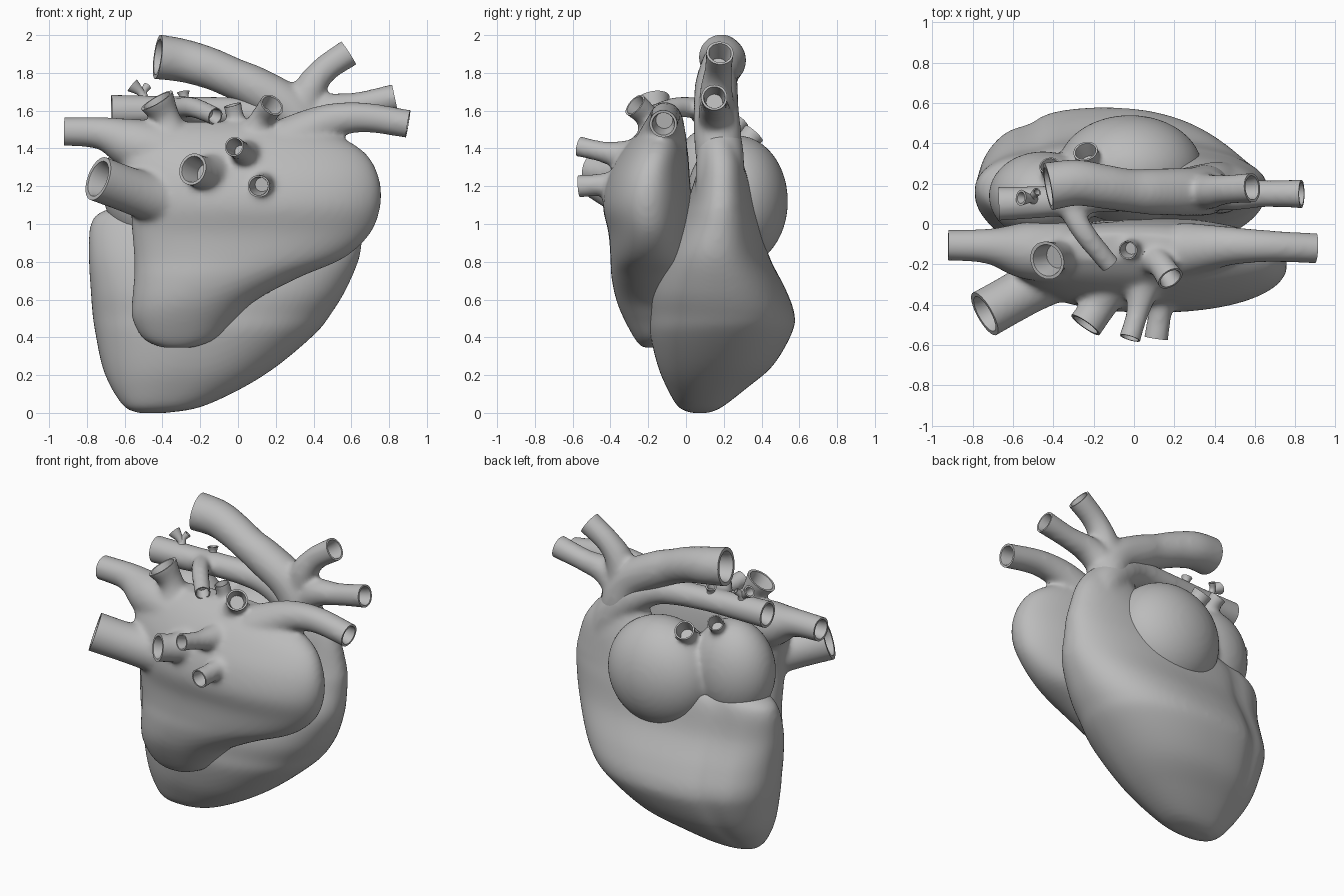
import bpy, bmesh, math
from mathutils import Vector

cube = bpy.data.objects.get("Cube")
if cube:
    bpy.data.objects.remove(cube)

grey = bpy.data.materials.new("soft_grey")
grey.use_nodes = True
grey.diffuse_color = (0.5, 0.5, 0.5, 1)
grey.node_tree.nodes["Principled BSDF"].inputs["Base Color"].default_value = (0.5, 0.5, 0.5, 1)


def spline(rows, n=5):
    """Smooth curve through rows of numbers."""
    out = []
    for i in range(len(rows) - 1):
        a, b, c, d = (rows[max(0, min(len(rows) - 1, i + k))] for k in (-1, 0, 1, 2))
        for s in range(n):
            t = s / n
            out.append([q + t / 2 * (r - p + t * (2*p - 5*q + 4*r - w + t * (3*(q - r) + w - p)))
                        for p, q, r, w in zip(a, b, c, d)])
    return out + [list(rows[-1])]


def skin(bm, rings):
    """Join rings of points into a closed solid."""
    loops = [[bm.verts.new(p) for p in ring] for ring in rings]
    n = len(loops[0])
    for a, b in zip(loops, loops[1:]):
        for i in range(n):
            j = (i + 1) % n
            bm.faces.new((a[i], a[j], b[j], b[i]))
    bm.faces.new(loops[0][::-1])
    bm.faces.new(loops[-1])


def loft(bm, rows, power, dent=0):
    """Stack rounded sections given as z, x range, y range; dent is a groove at the back."""
    rings = []
    e = 2 / power
    for z, x0, x1, y0, y1 in spline(rows):
        ring = []
        for i in range(64):
            t = math.tau * i / 64
            c, s = math.cos(t), math.sin(t)
            f = 0.5 - dent * math.exp(-((t - 2.2) / 0.13) ** 2)
            ring.append(((x0 + x1) / 2 + (x1 - x0) * f * math.copysign(abs(c) ** e, c),
                         (y0 + y1) / 2 + (y1 - y0) * f * math.copysign(abs(s) ** e, s), z))
        rings.append(ring)
    skin(bm, rings)


def sweep(bm, path, sides=24):
    """Round tube through rows of x, y, z, radius."""
    pts = [Vector(p[:3]) for p in path]
    side, last, rings = None, None, []
    for i, p in enumerate(pts):
        d = (pts[min(i + 1, len(pts) - 1)] - pts[max(i - 1, 0)]).normalized()
        side = d.orthogonal().normalized() if side is None else last.rotation_difference(d) @ side
        last = d
        up = d.cross(side)
        rings.append([p + path[i][3] * (side * math.cos(math.tau * k / sides)
                                        + up * math.sin(math.tau * k / sides)) for k in range(sides)])
    skin(bm, rings)


def vessel(bm, cut, path, depth=0.12):
    """Tube whose far end is trimmed flat and bored hollow."""
    pts = spline(path)
    end, r = Vector(pts[-1][:3]), pts[-1][3]
    d = (end - Vector(pts[-2][:3])).normalized()
    sweep(bm, pts + [[*(end + d * 0.05), r]])
    steps = [(-depth, 0.6), (-0.02, 0.74), (0, 0.8), (0.0005, 1.4), (0.12, 1.4)]
    sweep(cut, [[*(end + d * t), r * k] for t, k in steps])


def ball(bm, centre, radii):
    made = bmesh.ops.create_icosphere(bm, subdivisions=4, radius=1)["verts"]
    bmesh.ops.scale(bm, vec=radii, verts=made)
    bmesh.ops.translate(bm, vec=centre, verts=made)


def to_object(name, bm):
    bmesh.ops.recalc_face_normals(bm, faces=bm.faces)
    mesh = bpy.data.meshes.new(name)
    bm.to_mesh(mesh)
    bm.free()
    obj = bpy.data.objects.new(name, mesh)
    bpy.context.scene.collection.objects.link(obj)
    return obj


def finish(name, bm, cut, melt=True):
    """Melt the solids together, hollow the vessels and shade smooth."""
    obj = to_object(name, bm)
    cutter = to_object(name + "_cutter", cut)
    cutter.hide_render = True
    if melt:
        m = obj.modifiers.new("melt", "REMESH")
        m.mode, m.voxel_size = "VOXEL", 0.016
        m = obj.modifiers.new("soften", "SMOOTH")
        m.factor, m.iterations = 0.5, 10
    m = obj.modifiers.new("bore", "BOOLEAN")
    m.operation, m.solver, m.object = "DIFFERENCE", "EXACT", cutter
    graph = bpy.context.evaluated_depsgraph_get()
    mesh = bpy.data.meshes.new_from_object(obj.evaluated_get(graph))
    obj.modifiers.clear()
    obj.data = mesh
    bpy.data.objects.remove(cutter)
    mesh.materials.clear()
    mesh.materials.append(grey)
    bpy.ops.object.select_all(action="DESELECT")
    obj.select_set(True)
    bpy.context.view_layer.objects.active = obj
    bpy.ops.object.shade_smooth_by_angle(angle=math.radians(40))


# Main ventricle, sweeping up into the tube that crosses the top
bm, cut = bmesh.new(), bmesh.new()
loft(bm, [(0, -.53, -.38, .03, .12), (.03, -.6, -.2, -.04, .19), (.13, -.67, .02, -.1, .32),
          (.25, -.72, .21, -.15, .46), (.42, -.755, .41, -.19, .56), (.52, -.77, .49, -.19, .575),
          (.65, -.78, .57, -.185, .53), (.83, -.79, .645, -.13, .44), (1, -.78, .66, -.05, .4),
          (1.07, -.71, .66, -.02, .38), (1.13, -.5, .65, .01, .36), (1.3, .02, .6, .065, .31),
          (1.42, .16, .52, .08, .27), (1.48, .22, .45, .1, .24)], 2.25, 0.025)
vessel(bm, cut, [(.4, .19, .9, .12), (.43, .18, 1.2, .13), (.38, .18, 1.38, .125), (.26, .17, 1.5, .11),
                 (.08, .15, 1.58, .085), (-.2, .13, 1.6, .075), (-.45, .11, 1.6, .08), (-.67, .1, 1.6, .085)])
vessel(bm, cut, [(-.34, .12, 1.6, .06), (-.25, -.04, 1.62, .055), (-.12, -.2, 1.57, .05)], .06)
finish("main_ventricle", bm, cut)

# Arching artery with two side branches
bm, cut = bmesh.new(), bmesh.new()
vessel(bm, cut, [(.38, .18, 1.1, .1), (.36, .17, 1.42, .125), (.28, .16, 1.6, .12), (.1, .16, 1.715, .115),
                 (-.02, .165, 1.77, .108), (-.15, .185, 1.825, .11), (-.29, .205, 1.865, .115),
                 (-.425, .185, 1.885, .12)], .2)
vessel(bm, cut, [(.33, .17, 1.5, .1), (.37, .16, 1.69, .088), (.45, .17, 1.81, .073), (.585, .18, 1.905, .075)])
vessel(bm, cut, [(.34, .17, 1.5, .1), (.48, .15, 1.6, .085), (.64, .15, 1.63, .068), (.83, .15, 1.67, .072)])
finish("arching_artery", bm, cut)

# Front chambers with the veins that open from them
bm, cut = bmesh.new(), bmesh.new()
loft(bm, [(.345, -.4, -.24, -.23, -.14), (.39, -.5, -.12, -.27, -.05), (.5, -.56, -.01, -.33, .02),
          (.6, -.56, .1, -.37, .02), (.72, -.55, .33, -.395, .02), (.82, -.55, .56, -.4, .02),
          (.95, -.56, .7, -.41, .02), (1.1, -.57, .755, -.44, .03), (1.25, -.6, .745, -.41, .02),
          (1.38, -.62, .67, -.34, .01), (1.48, -.56, .5, -.26, -.01), (1.54, -.4, .3, -.18, -.05)], 2.15)
vessel(bm, cut, [(-.35, -.14, 1.36, .16), (-.55, -.13, 1.42, .14), (-.72, -.11, 1.48, .088),
                 (-.92, -.105, 1.49, .077)])
vessel(bm, cut, [(.25, -.13, 1.42, .14), (.45, -.11, 1.53, .1), (.65, -.11, 1.565, .08),
                 (.9, -.12, 1.53, .075)])
vessel(bm, cut, [(-.3, -.18, 1.1, .17), (-.52, -.32, 1.16, .125), (-.74, -.445, 1.24, .122)])
vessel(bm, cut, [(-.12, -.28, 1.26, .13), (-.18, -.41, 1.27, .09), (-.24, -.5, 1.29, .088)])
vessel(bm, cut, [(.05, -.28, 1.35, .1), (.02, -.43, 1.38, .058), (-.02, -.565, 1.41, .055)])
vessel(bm, cut, [(.15, -.3, 1.22, .09), (.13, -.43, 1.21, .06), (.11, -.565, 1.2, .062)])
vessel(bm, cut, [(-.35, -.15, 1.42, .12), (-.38, -.16, 1.56, .075), (-.43, -.18, 1.655, .1)], .1)
vessel(bm, cut, [(.01, -.12, 1.45, .08), (-.01, -.12, 1.55, .05), (-.03, -.13, 1.63, .05)], .07)
vessel(bm, cut, [(.08, -.16, 1.44, .1), (.13, -.2, 1.56, .065), (.18, -.27, 1.63, .07)], .08)
finish("front_chambers", bm, cut)

# Rear chambers with their short openings
bm, cut = bmesh.new(), bmesh.new()
ball(bm, (-.02, .27, 1.12), (.36, .27, .35))
ball(bm, (-.45, .14, 1.2), (.27, .22, .32))
vessel(bm, cut, [(-.21, .2, 1.28, .09), (-.22, .29, 1.4, .06), (-.24, .36, 1.48, .065)], .08)
vessel(bm, cut, [(-.39, .15, 1.38, .08), (-.4, .23, 1.48, .05), (-.42, .29, 1.55, .055)], .07)
finish("rear_chambers", bm, cut)

# Tiny vessels along the crossing tube
twigs = [((-.5, .12, 1.64, .035), (-.51, .125, 1.69, .02), (-.56, .13, 1.735, .04)),
         ((-.5, .12, 1.66, .03), (-.5, .14, 1.7, .018), (-.48, .16, 1.73, .022)),
         ((-.28, .14, 1.63, .035), (-.285, .145, 1.67, .024), (-.29, .15, 1.7, .034))]
for i, path in enumerate(twigs):
    bm, cut = bmesh.new(), bmesh.new()
    pts = spline(path)
    beyond = Vector(pts[-1][:3]) * 2 - Vector(pts[-2][:3])
    sweep(bm, pts)
    sweep(cut, [[*p[:3], p[3] * 0.7] for p in pts[-5:]] + [[*beyond, path[-1][3] * 0.75]])
    finish("tiny_vessel_%d" % (i + 1), bm, cut, melt=False)
